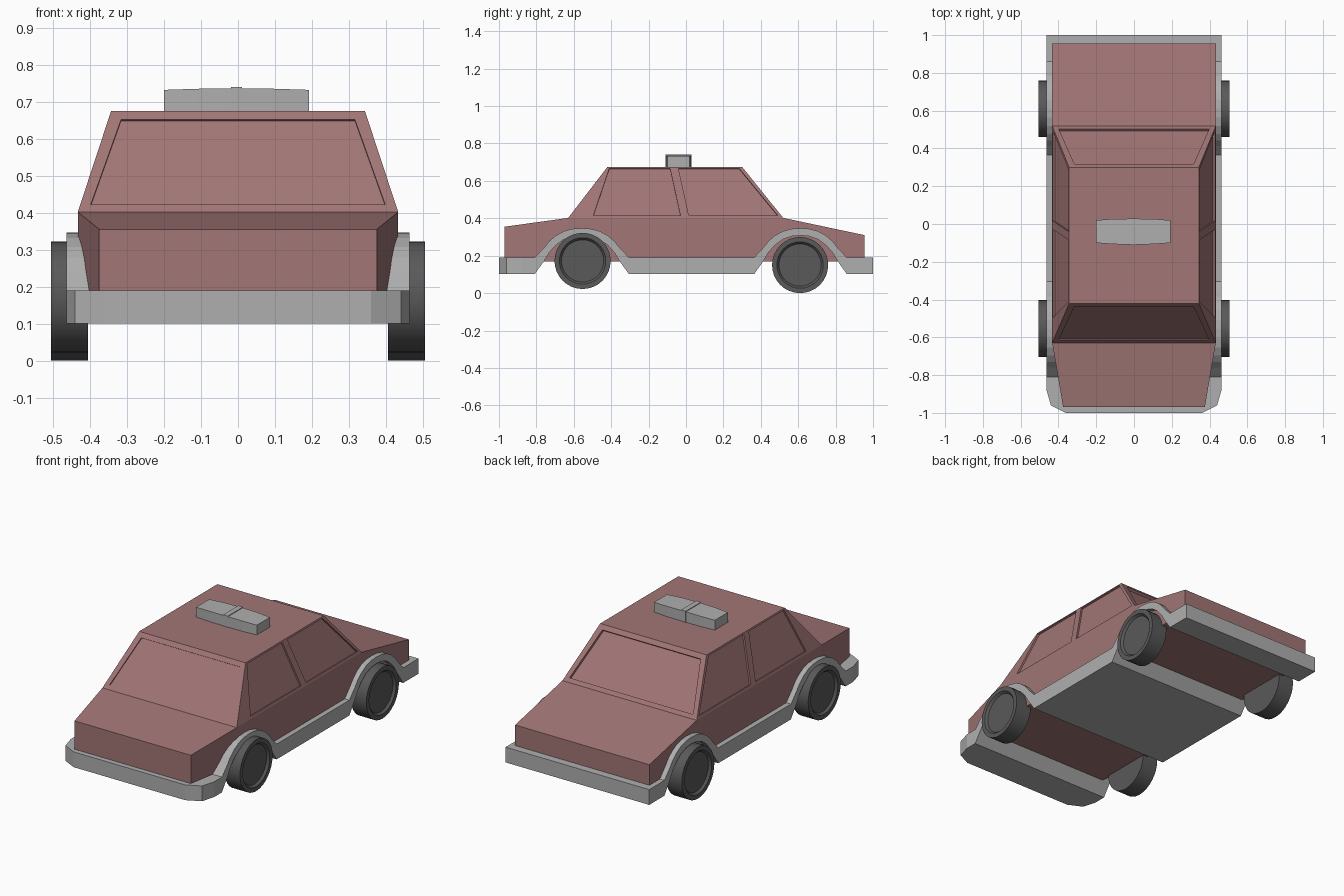
import bpy, bmesh, math
from mathutils import Vector

if "Cube" in bpy.data.objects:
    bpy.data.objects.remove(bpy.data.objects["Cube"])


def material(name, rgb):
    m = bpy.data.materials.new(name)
    m.diffuse_color = (*rgb, 1)
    m.use_nodes = True
    m.node_tree.nodes["Principled BSDF"].inputs["Base Color"].default_value = m.diffuse_color
    return m


def finish(bm, name, mat=None):
    bmesh.ops.recalc_face_normals(bm, faces=bm.faces)
    me = bpy.data.meshes.new(name)
    bm.to_mesh(me)
    bm.free()
    ob = bpy.data.objects.new(name, me)
    bpy.context.collection.objects.link(ob)
    if mat:
        me.materials.append(mat)
    return ob


def loft(bm, rings):
    """Skin closed rings of points and cap both ends."""
    vs = [[bm.verts.new(p) for p in r] for r in rings]
    n = len(vs[0])
    for a, b in zip(vs, vs[1:]):
        for i in range(n):
            j = (i + 1) % n
            bm.faces.new((a[i], a[j], b[j], b[i]))
    bm.faces.new(vs[0])
    bm.faces.new(vs[-1])
    return vs


paint = material("body_paint", (0.36, 0.18, 0.18))
trim = material("trim_grey", (0.43, 0.43, 0.43))
rubber = material("tyre_dark", (0.10, 0.10, 0.10))

# Body: lofted lower hull with hood and trunk, cabin raised from the middle
BELT, ROOF, W, RW = 0.402, 0.675, 0.433, 0.343
bm = bmesh.new()
stations = [(-0.97, 0.375, 0.355), (-0.63, W, BELT), (0.52, W, BELT), (0.955, W, 0.31)]
rings = loft(bm, [[(-w, y, 0.17), (w, y, 0.17), (w, y, z), (-w, y, z)]
                  for y, w, z in stations])
base = [rings[1][3], rings[1][2], rings[2][2], rings[2][3]]
bm.faces.remove(next(f for f in bm.faces if set(f.verts) == set(base)))
roof = [bm.verts.new(p) for p in
        [(-RW, -0.42, ROOF), (RW, -0.42, ROOF), (RW, 0.30, ROOF), (-RW, 0.30, ROOF)]]
for i in range(4):
    j = (i + 1) % 4
    bm.faces.new((base[i], base[j], roof[j], roof[i]))
bm.faces.new(roof)
body = finish(bm, "car_body", paint)


# Window recesses: thin slabs laid on the cabin planes and cut away
def on_plane(low, high, z):
    return low + (high - low) * (z - BELT) / (ROOF - BELT)


windows = []
for low, high, depth in ((-0.63, -0.42, 0.006), (0.52, 0.30, 0.015)):
    windows.append((depth, [(x, on_plane(low, high, z), z) for x, z in
                            ((-0.398, 0.422), (0.398, 0.422), (0.316, 0.652), (-0.316, 0.652))]))
for s in (-1, 1):
    for y0, y1, y2, y3 in ((-0.495, -0.03, -0.085, -0.41), (0.015, 0.49, 0.285, -0.04)):
        windows.append((0.01, [(s * on_plane(W, RW, z), y, z) for y, z in
                               ((y0, 0.416), (y1, 0.416), (y2, 0.666), (y3, 0.666))]))
bm = bmesh.new()
for depth, quad in windows:
    q = [Vector(p) for p in quad]
    n = (q[1] - q[0]).cross(q[3] - q[0]).normalized() * depth
    loft(bm, [[p - n for p in q], [p + n for p in q]])
cutter = finish(bm, "window_cutter")
cutter.hide_render = True
cutter.hide_viewport = True
mod = body.modifiers.new("windows", "BOOLEAN")
mod.operation = "DIFFERENCE"
mod.solver = "EXACT"
mod.object = cutter

# Skirt: bumpers, sills and wheel arches as one extruded side profile
half = [(0.8, 0.34), (0.69, 0.56), (0.55, 0.75), (0.38, 0.90), (0.19, 0.98)]
bell = ([(-1, 0)] + [(-t, h) for t, h in half] + [(0, 1)]
        + [(t, h) for t, h in reversed(half)] + [(1, 0)])
arches = ((-0.557, 0.252), (0.612, 0.248))


def edge(z, peak):
    pts = [(-1.0, z)]
    for c, r in arches:
        pts += [(c + r * t, z + (peak - z) * h) for t, h in bell]
    return pts + [(1.0, z)]


profile = edge(0.19, 0.347) + edge(0.101, 0.308)[::-1]
bm = bmesh.new()
loft(bm, [[(x, y, z) for y, z in profile] for x in (-0.463, 0.463)])
# Chamfered front corners
for s in (-1, 1):
    for co, no in (((0.36, -1.0), (1, -2)), ((0.44, -0.96), (0.08, -0.023))):
        cut = bmesh.ops.bisect_plane(
            bm, geom=bm.verts[:] + bm.edges[:] + bm.faces[:], clear_outer=True,
            plane_co=(s * co[0], co[1], 0), plane_no=(s * no[0], no[1], 0))
        edges = [e for e in cut["geom_cut"] if isinstance(e, bmesh.types.BMEdge)]
        bmesh.ops.edgeloop_fill(bm, edges=edges)
finish(bm, "bumper_skirt", trim)

# Roof light bar: two bowed halves with a raised centre divider
bm = bmesh.new()
for s in (-1, 1):
    loft(bm, [[(s * x - 0.004, -0.04 - d, 0.67), (s * x - 0.004, -0.04 + d, 0.67),
               (s * x - 0.004, -0.04 + d, z), (s * x - 0.004, -0.04 - d, z)]
              for x, d, z in ((0.196, 0.06, 0.732), (0.104, 0.067, 0.735),
                              (0.015, 0.068, 0.736))])
loft(bm, [[(x, -0.11, 0.67), (x, 0.03, 0.67), (x, 0.03, 0.74), (x, -0.11, 0.74)]
          for x in (-0.019, 0.011)])
finish(bm, "roof_light_bar", trim)

# Wheels: tyre with recessed hub, turned about the axle
section = [(0.405, 0.15), (0.505, 0.15), (0.505, 0.124), (0.492, 0.113)]
for label, y, z in (("front", -0.553, 0.172), ("rear", 0.61, 0.15)):
    for side, s in (("left", -1), ("right", 1)):
        bm = bmesh.new()
        loft(bm, [[(s * x, y + r * math.cos(a), z + r * math.sin(a))
                   for a in (math.tau * i / 32 for i in range(32))]
                  for x, r in section])
        wheel = finish(bm, f"{label}_{side}_wheel", rubber)
        bpy.ops.object.select_all(action="DESELECT")
        wheel.select_set(True)
        bpy.context.view_layer.objects.active = wheel
        bpy.ops.object.shade_smooth_by_angle(angle=math.radians(30))
